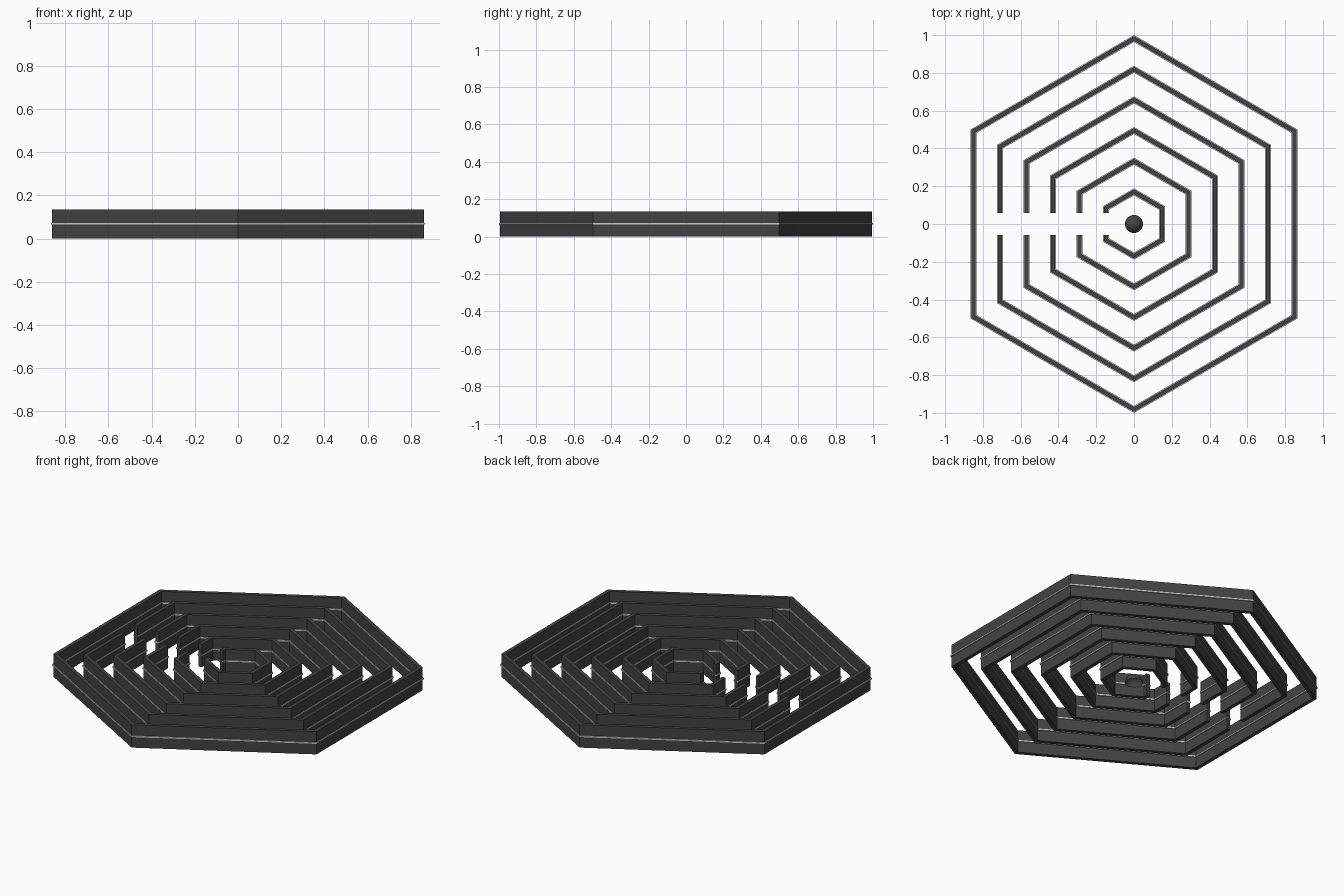
import bpy, bmesh
from math import cos, sin, pi, sqrt

if "Cube" in bpy.data.objects:
    bpy.data.objects.remove(bpy.data.objects["Cube"])

HEIGHT, GAP = 0.135, 0.057


def material(name, rgb):
    m = bpy.data.materials.new(name)
    m.diffuse_color = (*rgb, 1)
    m.use_nodes = True
    m.node_tree.nodes["Principled BSDF"].inputs["Base Color"].default_value = m.diffuse_color
    return m


dark = material("dark_grey", (0.055, 0.055, 0.055))
light = material("light_grey", (0.6, 0.6, 0.6))


def finish(bm, name, mat):
    bmesh.ops.recalc_face_normals(bm, faces=bm.faces)
    me = bpy.data.meshes.new(name)
    bm.to_mesh(me)
    bm.free()
    me.materials.append(mat)
    ob = bpy.data.objects.new(name, me)
    bpy.context.collection.objects.link(ob)
    return ob


def hex_path(apothem, gap):
    """Corner points of a hexagon, starting and ending at the -x opening."""
    r = apothem * 2 / sqrt(3)
    pts = [(r * cos(a), r * sin(a)) for a in (pi * (-5 / 6 + k / 3) for k in range(6))]
    return [(-apothem, -gap)] + pts + [(-apothem, gap)] if gap else pts


def hex_ring(name, mid, width, z0, z1, gap, mat):
    """Mitred hexagonal wall with an optional opening on the -x side."""
    bm = bmesh.new()
    sections = []
    for (ox, oy), (ix, iy) in zip(hex_path(mid + width / 2, gap), hex_path(mid - width / 2, gap)):
        sections.append([bm.verts.new(p) for p in
                         ((ox, oy, z0), (ox, oy, z1), (ix, iy, z1), (ix, iy, z0))])
    n = len(sections)
    for i in range(n - 1 if gap else n):
        a, b = sections[i], sections[(i + 1) % n]
        for k in range(4):
            bm.faces.new((a[k], a[(k + 1) % 4], b[(k + 1) % 4], b[k]))
    if gap:
        bm.faces.new(sections[0])
        bm.faces.new(sections[-1])
    return finish(bm, name, mat)


# Six concentric walls, the outer one closed, each with a thin mid-height strip
for i in range(6):
    mid = 0.85 - i * 0.1405
    gap = GAP if i else 0
    hex_ring(f"wall_{i + 1}", mid, 0.022, 0, HEIGHT, gap, dark)
    hex_ring(f"strip_{i + 1}", mid, 0.032, 0.0645, 0.0725, gap, light)

# Small half dome in the centre
bm = bmesh.new()
bmesh.ops.create_uvsphere(bm, u_segments=20, v_segments=16, radius=0.048)
bmesh.ops.delete(bm, geom=[v for v in bm.verts if v.co.z < -1e-4], context='VERTS')
finish(bm, "centre_dome", dark)
